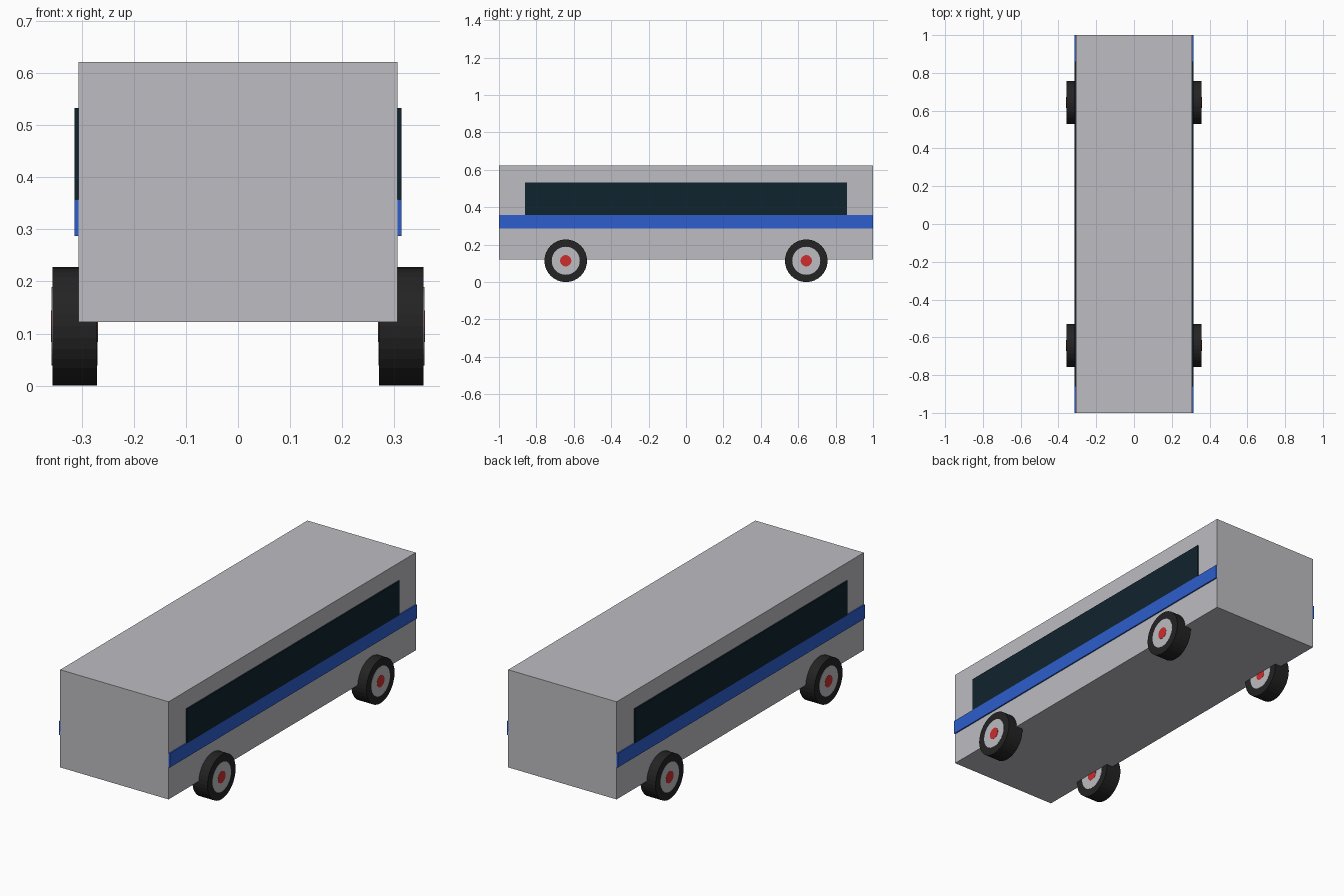
import bpy
import math

default = bpy.data.objects.get("Cube")
if default:
    bpy.data.objects.remove(default, do_unlink=True)


def material(name, r, g, b):
    m = bpy.data.materials.new(name)
    m.use_nodes = True
    m.diffuse_color = (r, g, b, 1)
    m.node_tree.nodes["Principled BSDF"].inputs["Base Color"].default_value = (r, g, b, 1)
    return m


SILVER = material("silver paint", 0.51, 0.51, 0.54)
BLUE = material("blue stripe", 0.026, 0.112, 0.61)
GLASS = material("dark glass", 0.005, 0.017, 0.027)
RUBBER = material("black rubber", 0.017, 0.017, 0.017)
RED = material("red cap", 0.61, 0.027, 0.027)


def box(name, mat, x, y, z):
    """Box given by its (min, max) range on each axis."""
    bpy.ops.mesh.primitive_cube_add(size=1, location=[sum(r) / 2 for r in (x, y, z)])
    ob = bpy.context.object
    ob.name = name
    ob.scale = [r[1] - r[0] for r in (x, y, z)]
    bpy.ops.object.transform_apply(location=False, rotation=False, scale=True)
    ob.data.materials.append(mat)


def disc(name, mat, radius, width, centre):
    """Cylinder lying along the axle direction."""
    bpy.ops.mesh.primitive_cylinder_add(vertices=32, radius=radius, depth=width,
                                        location=centre, rotation=(0, math.pi / 2, 0))
    ob = bpy.context.object
    ob.name = name
    ob.data.materials.append(mat)


# Body shell
HALF = 0.307
box("body", SILVER, (-HALF, HALF), (-1, 1), (0.122, 0.622))

for side, sx in (("left", 1), ("right", -1)):
    # Window band and stripe, thin plates on each side wall
    plate = sorted((sx * (HALF - 0.001), sx * 0.314))
    box(side + "_window_band", GLASS, plate, (-0.86, 0.86), (0.358, 0.533))
    box(side + "_stripe", BLUE, plate, (-1, 1), (0.287, 0.358))

    # Wheels: tyre, hub and cap, showing on both faces
    for end, y in (("front", -0.643), ("back", 0.643)):
        centre = (sx * 0.314, y, 0.114)
        label = end + "_" + side
        disc(label + "_tyre", RUBBER, 0.114, 0.086, centre)
        disc(label + "_hub", SILVER, 0.075, 0.088, centre)
        disc(label + "_cap", RED, 0.03, 0.090, centre)
